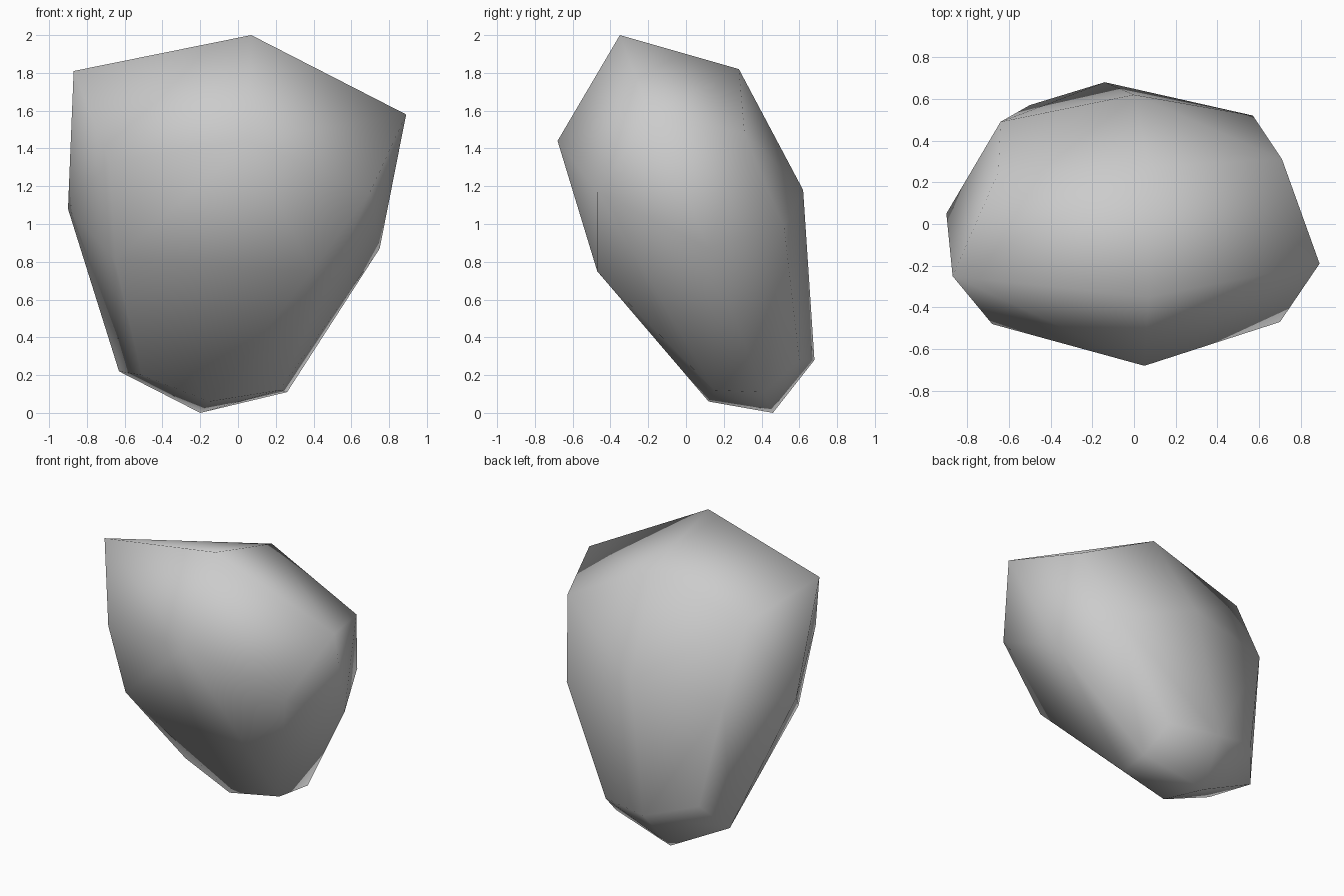
import bpy
import bmesh

# Remove the default cube only
default_cube = bpy.data.objects.get("Cube")
if default_cube:
    bpy.data.objects.remove(default_cube, do_unlink=True)


def make_material(name, colour):
    material = bpy.data.materials.new(name)
    material.use_nodes = True
    material.diffuse_color = colour
    shader = next(n for n in material.node_tree.nodes if n.type == 'BSDF_PRINCIPLED')
    shader.inputs["Base Color"].default_value = colour
    shader.inputs["Roughness"].default_value = 0.9
    return material


def make_boulder(name, corner_groups, material):
    """Wrap a tight skin around the chipped corners of a stone."""
    bm = bmesh.new()
    for corners in corner_groups:
        for corner in corners:
            bm.verts.new(corner)
    hull = bmesh.ops.convex_hull(bm, input=list(bm.verts))
    unused = set(hull["geom_interior"]) | set(hull["geom_unused"])
    loose = [item for item in unused if isinstance(item, bmesh.types.BMVert)]
    bmesh.ops.delete(bm, geom=loose, context='VERTS')
    bmesh.ops.recalc_face_normals(bm, faces=list(bm.faces))
    for face in bm.faces:
        face.smooth = True

    mesh = bpy.data.meshes.new(name)
    bm.to_mesh(mesh)
    bm.free()
    mesh.materials.append(material)
    boulder = bpy.data.objects.new(name, mesh)
    bpy.context.collection.objects.link(boulder)
    return boulder


# Corners of the stone, grouped by height
crown = [(.07, -.35, 2), (-.87, -.25, 1.81), (.07, .28, 1.82),
         (.89, -.19, 1.58), (-.65, .25, 1.62)]

shoulder = [(.05, -.68, 1.44), (.71, .31, 1.48), (-.68, -.48, 1.33),
            (.7, -.47, 1.17), (0, .62, 1.18), (-.64, .49, 1.13),
            (-.9, .05, 1.08)]

waist = [(.57, .52, .98), (.75, .12, .87), (-.65, -.33, .81),
         (.39, -.47, .75), (-.5, .57, .4)]

foot = [(.21, .6, .28), (-.14, .68, .28), (-.63, .41, .22), (-.51, .14, .2),
        (.22, .15, .12), (.26, .41, .11), (-.15, .12, .06), (-.2, .46, 0)]

# Single smooth grey stone
stone_grey = make_material("stone grey", (0.6, 0.6, 0.6, 1))
make_boulder("boulder", [crown, shoulder, waist, foot], stone_grey)
